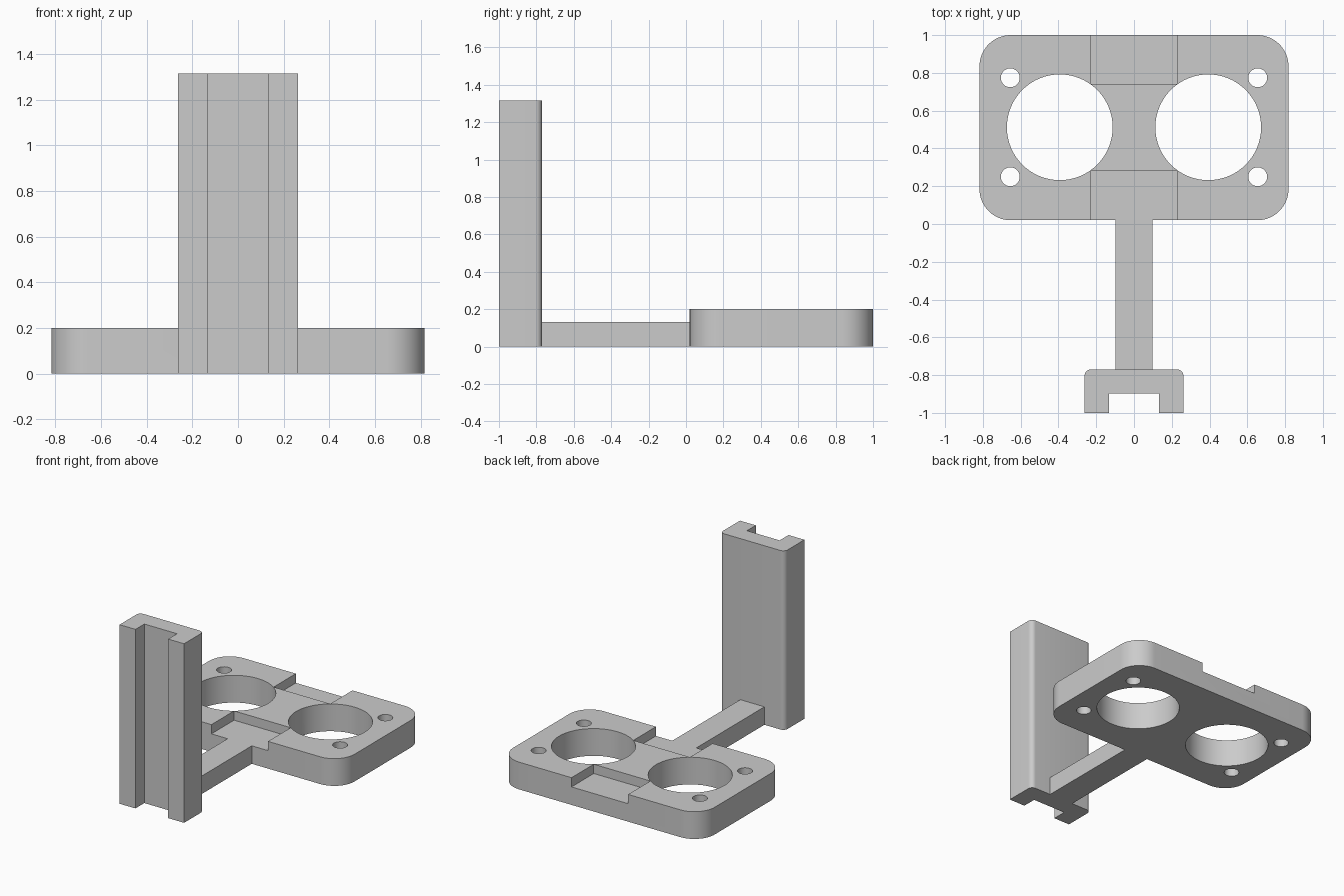
import bpy, bmesh, math

if "Cube" in bpy.data.objects:
    bpy.data.objects.remove(bpy.data.objects["Cube"], do_unlink=True)

GREY = (0.6, 0.6, 0.6, 1.0)
grey = bpy.data.materials.new("plain grey")
grey.use_nodes = True
grey.diffuse_color = GREY
grey.node_tree.nodes["Principled BSDF"].inputs["Base Color"].default_value = GREY


def prism(name, outline, z0, z1):
    """Extrude a counter-clockwise xy outline from z0 to z1."""
    bm = bmesh.new()
    base = bm.faces.new([bm.verts.new((x, y, z0)) for x, y in outline])
    top = bmesh.ops.extrude_face_region(bm, geom=[base])["geom"]
    verts = [v for v in top if isinstance(v, bmesh.types.BMVert)]
    bmesh.ops.translate(bm, verts=verts, vec=(0, 0, z1 - z0))
    bmesh.ops.recalc_face_normals(bm, faces=bm.faces)
    mesh = bpy.data.meshes.new(name)
    bm.to_mesh(mesh)
    bm.free()
    mesh.materials.append(grey)
    obj = bpy.data.objects.new(name, mesh)
    bpy.context.collection.objects.link(obj)
    return obj


def rect(x0, x1, y0, y1):
    return [(x0, y0), (x1, y0), (x1, y1), (x0, y1)]


def arc(cx, cy, r, start, end, steps):
    angles = [math.radians(start + (end - start) * i / steps) for i in range(steps + 1)]
    return [(cx + r * math.cos(a), cy + r * math.sin(a)) for a in angles]


def circle(cx, cy, r, steps=64):
    return arc(cx, cy, r, 0, 360, steps)[:-1]


def cut(target, cutter):
    """Subtract the cutter from the target and discard it."""
    cutter.hide_render = True
    mod = target.modifiers.new("cut", "BOOLEAN")
    mod.operation = "DIFFERENCE"
    mod.solver = "EXACT"
    mod.object = cutter
    bpy.context.view_layer.objects.active = target
    bpy.ops.object.modifier_apply(modifier=mod.name)
    bpy.data.objects.remove(cutter, do_unlink=True)


def smooth(obj):
    bpy.ops.object.select_all(action="DESELECT")
    obj.select_set(True)
    bpy.context.view_layer.objects.active = obj
    bpy.ops.object.shade_smooth_by_angle(angle=math.radians(30))


# Sensor plate with rounded corners
HALF_W, FRONT, BACK, R = 0.818, 0.02, 1.0, 0.165
MID = 0.512
STEP = 0.132
xr, yf, yb = HALF_W - R, FRONT + R, BACK - R
plate = prism("holder_plate",
              arc(xr, yf, R, -90, 0, 16) + arc(xr, yb, R, 0, 90, 16)
              + arc(-xr, yb, R, 90, 180, 16) + arc(-xr, yf, R, 180, 270, 16), 0, 0.2)

# Large openings and screw holes
for side in (-1, 1):
    cut(plate, prism("large_opening_cutter", circle(side * 0.393, MID, 0.28), -0.1, 0.3))
    for end in (-1, 1):
        cut(plate, prism("screw_hole_cutter",
                         circle(side * 0.655, MID + end * 0.262, 0.05, 32), -0.1, 0.3))

# Shallow notches in the front and back edges
for y0, y1 in ((-0.1, 0.283), (0.742, 1.1)):
    cut(plate, prism("notch_cutter", rect(-0.23, 0.23, y0, y1), STEP, 0.3))
smooth(plate)

# Arm joining plate and upright
prism("connecting_arm", rect(-0.098, 0.098, -0.77, FRONT), 0, STEP)

# Channelled upright with softened back corners
W, C, FLOOR, r = 0.262, 0.133, -0.897, 0.035
upright = prism("channel_upright",
                [(-W, -1), (-C, -1), (-C, FLOOR), (C, FLOOR), (C, -1), (W, -1)]
                + arc(W - r, -0.77 - r, r, 0, 90, 8)
                + arc(r - W, -0.77 - r, r, 90, 180, 8), 0, 1.315)
smooth(upright)
